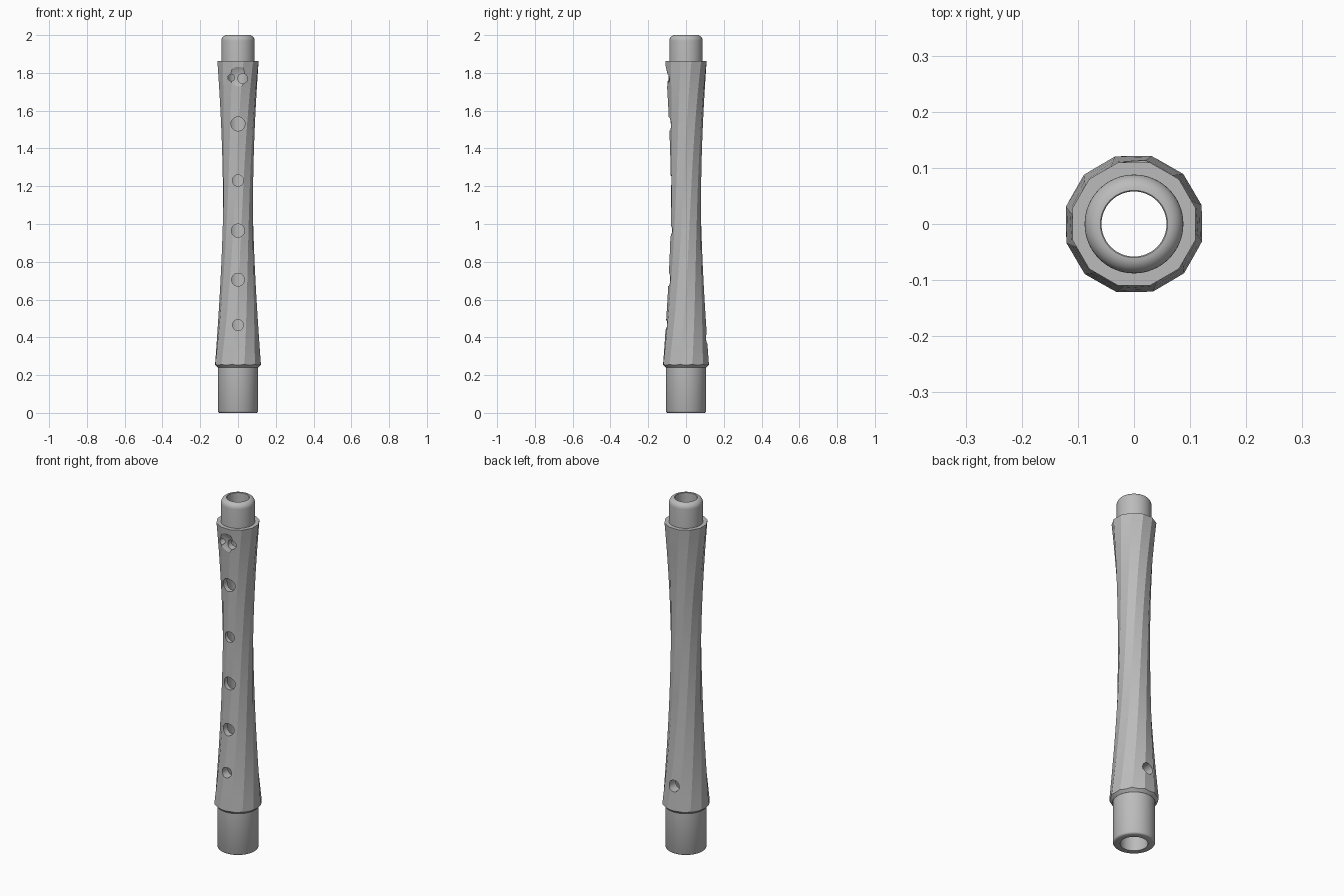
import bpy, bmesh, math
from mathutils import Matrix

old = bpy.data.objects.get("Cube")
if old:
    bpy.data.objects.remove(old, do_unlink=True)

grey = bpy.data.materials.new("plain grey")
grey.use_nodes = True
grey.diffuse_color = (0.5, 0.5, 0.5, 1)
grey.node_tree.nodes["Principled BSDF"].inputs["Base Color"].default_value = (0.5, 0.5, 0.5, 1)


def make(name, bm):
    bmesh.ops.recalc_face_normals(bm, faces=bm.faces[:])
    mesh = bpy.data.meshes.new(name)
    bm.to_mesh(mesh)
    bm.free()
    mesh.materials.append(grey)
    ob = bpy.data.objects.new(name, mesh)
    bpy.context.collection.objects.link(ob)
    return ob


def activate(ob):
    bpy.ops.object.select_all(action='DESELECT')
    ob.select_set(True)
    bpy.context.view_layer.objects.active = ob


def smooth(ob, degrees):
    activate(ob)
    bpy.ops.object.shade_smooth_by_angle(angle=math.radians(degrees))


def loft(name, rings, sides, closed=False):
    """Stack rings of (z, radius, turn); closed joins the last to the first."""
    bm = bmesh.new()
    loops = []
    for z, r, turn in rings:
        angles = [turn + math.tau * i / sides for i in range(sides)]
        loops.append([bm.verts.new((r * math.cos(a), r * math.sin(a), z)) for a in angles])
    pairs = list(zip(loops, loops[1:]))
    if closed:
        pairs.append((loops[-1], loops[0]))
    else:
        bm.faces.new(loops[0])
        bm.faces.new(loops[-1])
    for a, b in pairs:
        for i in range(sides):
            j = (i + 1) % sides
            bm.faces.new((a[i], a[j], b[j], b[i]))
    return make(name, bm)


def boolean(ob, cutter, operation):
    mod = ob.modifiers.new(operation, 'BOOLEAN')
    mod.operation = operation
    mod.solver = 'EXACT'
    mod.object = cutter
    activate(ob)
    bpy.ops.object.modifier_apply(modifier=mod.name)
    bpy.data.objects.remove(cutter, do_unlink=True)


def drill(ob, x, z, radius, side):
    """Bore a round hole from the front (-1) or back (1) to the axis."""
    bm = bmesh.new()
    place = Matrix.Translation((x, side * 0.1, z)) @ Matrix.Rotation(math.pi / 2, 4, 'X')
    bmesh.ops.create_cone(bm, cap_ends=True, segments=32, radius1=radius,
                          radius2=radius, depth=0.2, matrix=place)
    boolean(ob, make("hole_cutter", bm), 'DIFFERENCE')


# Waisted twelve-sided body with a gentle twist
BOTTOM, TOP, WAIST, STEPS = 0.24, 1.862, 1.17, 30
rings = []
for k in range(STEPS + 1):
    f = k / STEPS
    z = BOTTOM + (TOP - BOTTOM) * f
    t = z - WAIST
    rings.append((z, 0.081 + (0.053 if t < 0 else 0.067) * t * t,
                  math.radians(15 + 60 * f)))
body = loft("twisted_body", rings, 12)

# Round chamfer at the foot of the body
chamfer = loft("chamfer_cutter", [(0.239, 0.107, 0), (0.27, 0.137, 0), (2.1, 0.137, 0)], 64)
boolean(body, chamfer, 'INTERSECT')

# Shallow scoop around the double hole
bm = bmesh.new()
bmesh.ops.create_uvsphere(bm, u_segments=48, v_segments=32, radius=0.12,
                          matrix=Matrix.Translation((0, -0.21, 1.772)))
boolean(body, make("scoop_cutter", bm), 'DIFFERENCE')

# Central bore, finger holes in front and thumb hole behind
boolean(body, loft("bore_cutter", [(0.1, 0.058, 0), (2.1, 0.058, 0)], 64), 'DIFFERENCE')
for x, z, radius in [(0, 0.465, 0.029), (0, 0.705, 0.034), (0, 0.965, 0.035),
                     (0, 1.23, 0.03), (0, 1.53, 0.037),
                     (-0.036, 1.775, 0.018), (0.025, 1.77, 0.026)]:
    drill(body, x, z, radius, -1)
drill(body, 0, 0.39, 0.032, 1)
smooth(body, 18)

# Wide lower tenon
lower = [(0.25, 0.07), (0, 0.07), (0, 0.099), (0.003, 0.104), (0.009, 0.107), (0.25, 0.107)]
smooth(loft("lower_tenon", [(z, r, 0) for z, r in lower], 64, True), 35)

# Narrow upper tenon with a rounded lip
upper = [(1.85, 0.058), (1.85, 0.088)]
for k in range(9):
    a = math.pi / 2 * k / 8
    upper.append((1.97 + 0.03 * math.sin(a), 0.06 + 0.028 * math.cos(a)))
upper.append((1.998, 0.058))
smooth(loft("upper_tenon", [(z, r, 0) for z, r in upper], 64, True), 35)
